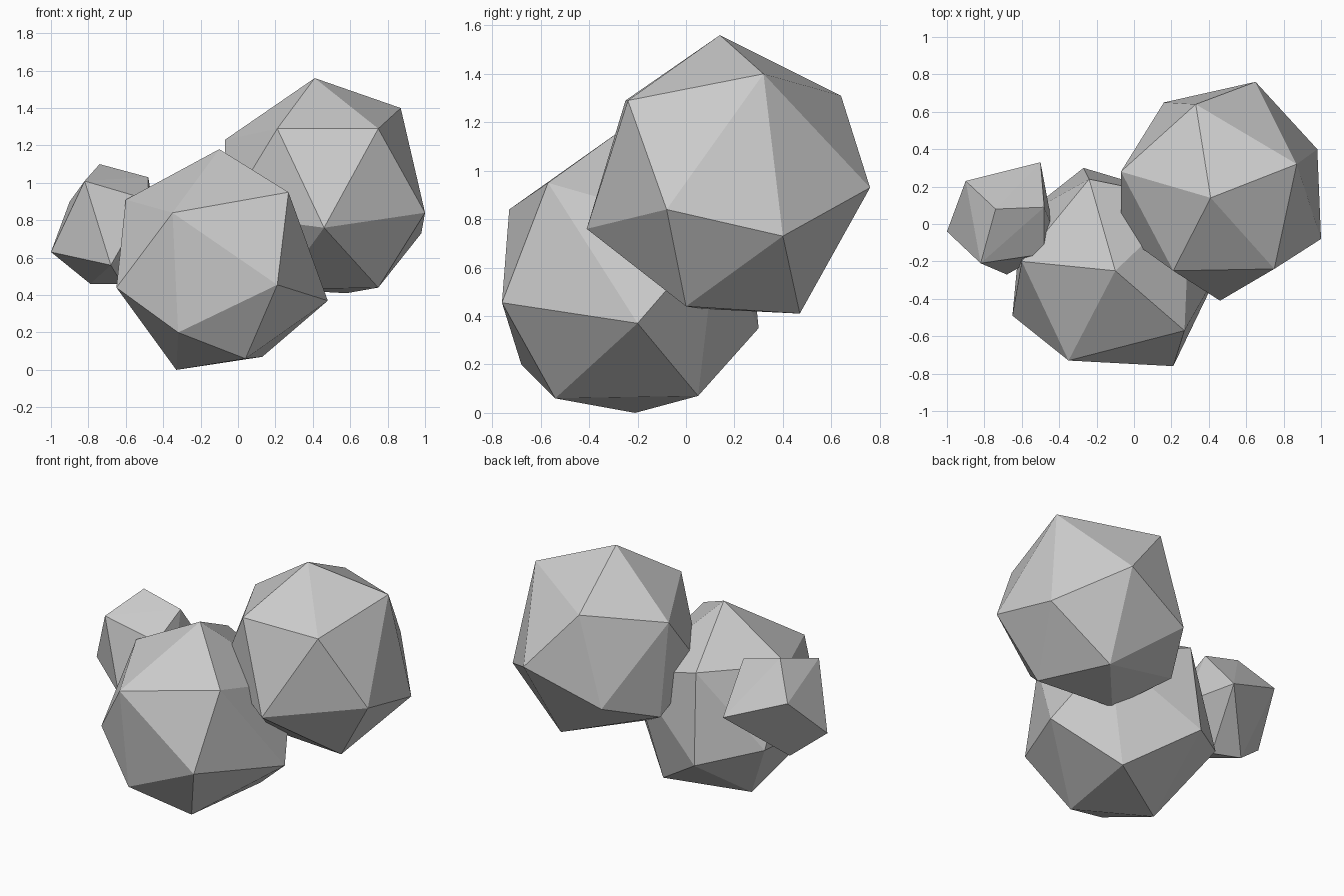
import bpy, bmesh

def rock(name, corners):
    """Faceted boulder: convex hull around a handful of corner points."""
    bm = bmesh.new()
    for c in corners:
        bm.verts.new(c)
    res = bmesh.ops.convex_hull(bm, input=bm.verts[:])
    # drop points swallowed by the hull
    loose = [v for v in bm.verts if not v.link_faces]
    bmesh.ops.delete(bm, geom=loose, context='VERTS')
    bmesh.ops.recalc_face_normals(bm, faces=bm.faces[:])
    me = bpy.data.meshes.new(name)
    bm.to_mesh(me)
    bm.free()
    ob = bpy.data.objects.new(name, me)
    bpy.context.collection.objects.link(ob)
    return ob

# tall boulder at the right rear
rock("right_boulder", [
    (.41, .14, 1.56), (.87, .32, 1.40), (.75, -.24, 1.29), (.21, -.25, 1.29),
    (.33, .64, 1.31), (-.07, .28, 1.23), (.65, .76, .93), (1.0, -.08, .84),
    (.46, -.41, .76), (.98, .40, .73), (.75, 0, .44), (.58, .47, .41),
    (.16, .65, .74), (-.07, -.05, .83), (-.03, .31, .61), (.22, .06, .43)])

# front boulder resting on the ground
rock("front_boulder", [
    (-.10, -.25, 1.18), (-.35, -.73, .84), (-.60, -.20, .91), (.27, -.57, .95),
    (-.65, -.49, .44), (.21, -.76, .455), (-.32, -.68, .20), (-.33, -.21, 0),
    (.04, -.54, .06), (.13, .05, .07), (.48, -.20, .37), (-.24, .24, .93),
    (-.27, .30, .35), (.30, .13, .75), (-.60, .04, .44)])

# small boulder at the left
rock("small_boulder", [
    (-.74, .08, 1.10), (-.48, .09, 1.03), (-.82, -.21, 1.01), (-.90, .23, .90),
    (-1.0, -.04, .63), (-.50, .33, .74), (-.79, .05, .46), (-.62, -.02, .46),
    (-.68, -.27, .56), (-.43, -.04, .75), (-.48, -.16, .91)])
